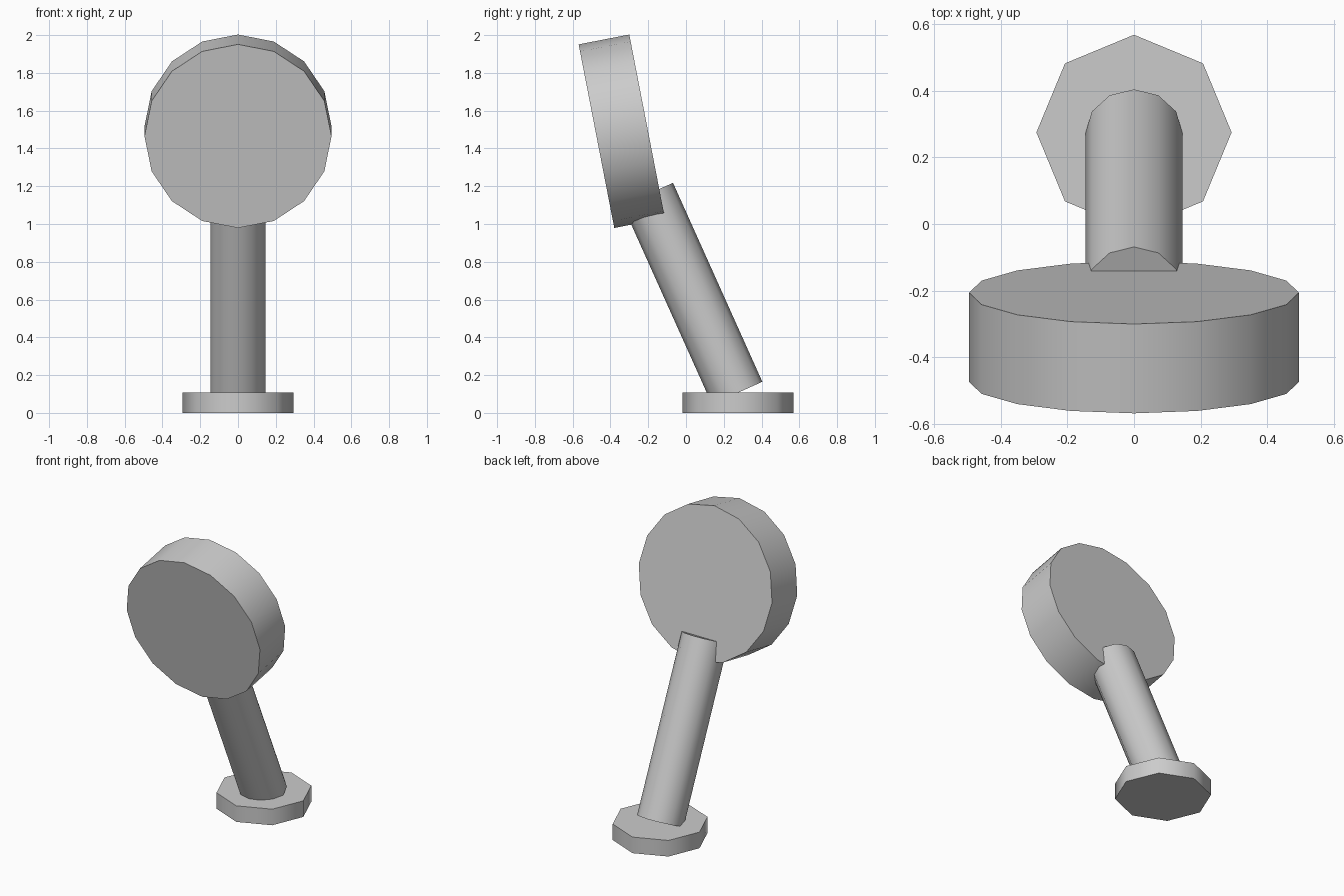
import bpy
import math
from mathutils import Vector

cube = bpy.data.objects.get("Cube")
if cube:
    bpy.data.objects.remove(cube, do_unlink=True)

# Single grey material
grey = bpy.data.materials.new("plain_grey")
grey.use_nodes = True
colour = (0.6, 0.6, 0.6, 1.0)
grey.diffuse_color = colour
grey.node_tree.nodes["Principled BSDF"].inputs["Base Color"].default_value = colour


def cylinder_between(name, start, end, radius, sides):
    """Low-sided cylinder from start to end, tilted only about the x axis."""
    start, end = Vector(start), Vector(end)
    axis = end - start
    bpy.ops.mesh.primitive_cylinder_add(
        vertices=sides, radius=radius, depth=axis.length,
        location=(start + end) / 2,
        rotation=(math.atan2(-axis.y, axis.z), 0, 0))
    part = bpy.context.object
    part.name = name
    part.data.materials.append(grey)
    bpy.ops.object.shade_smooth_by_angle(angle=math.radians(60))
    return part


# Flat octagonal foot
cylinder_between("base", (0, 0.275, 0), (0, 0.275, 0.108), 0.293, 8)

# Leaning stem, sunk slightly into the foot and the disc
cylinder_between("stem", (0, 0.271, 0.105), (0, -0.202, 1.158), 0.146, 12)

# Thick round head tilted forward
cylinder_between("head_disc", (0, -0.474, 1.465), (0, -0.206, 1.517), 0.495, 16)
